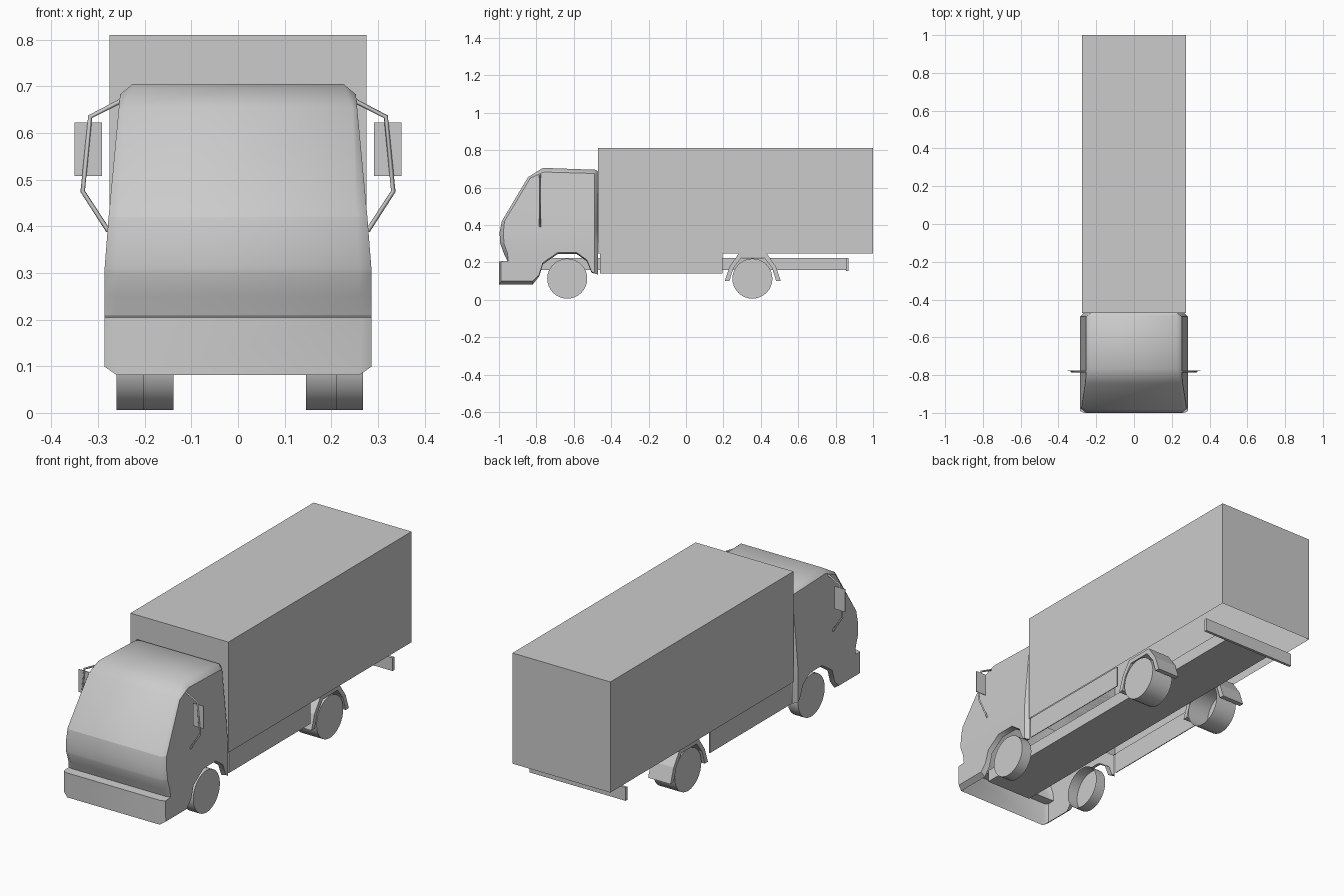
import bpy, bmesh, math

cube = bpy.data.objects.get("Cube")
if cube:
    bpy.data.objects.remove(cube, do_unlink=True)

grey = bpy.data.materials.new("plain_grey")
grey.use_nodes = True
grey.diffuse_color = (0.6, 0.6, 0.6, 1)
grey.node_tree.nodes["Principled BSDF"].inputs["Base Color"].default_value = (0.6, 0.6, 0.6, 1)


def finish(name, bm, smooth=None):
    mesh = bpy.data.meshes.new(name)
    bm.to_mesh(mesh)
    bm.free()
    mesh.materials.append(grey)
    ob = bpy.data.objects.new(name, mesh)
    bpy.context.collection.objects.link(ob)
    if smooth:
        bpy.ops.object.select_all(action="DESELECT")
        ob.select_set(True)
        bpy.context.view_layer.objects.active = ob
        bpy.ops.object.shade_smooth_by_angle(angle=math.radians(smooth))


def box(name, x, y, z, open_bottom=False):
    bm = bmesh.new()
    bmesh.ops.create_cube(bm, size=1)
    if open_bottom:
        bmesh.ops.delete(bm, geom=[f for f in bm.faces if f.normal.z < -.9], context="FACES")
    for v in bm.verts:
        v.co = [lo + (c + 0.5) * (hi - lo) for c, (lo, hi) in zip(v.co, (x, y, z))]
    finish(name, bm)


def loft(bm, rings):
    loops = [[bm.verts.new(p) for p in ring] for ring in rings]
    for a, b in zip(loops, loops[1:]):
        for i in range(len(a)):
            j = (i + 1) % len(a)
            bm.faces.new((a[i], a[j], b[j], b[i]))
    caps = bm.faces.new(loops[0]), bm.faces.new(loops[-1])
    bmesh.ops.recalc_face_normals(bm, faces=bm.faces)
    return caps


def span(side, a, b):
    return tuple(sorted((side * a, side * b)))


# Cab: side profile as (y, z, y inset, z inset, chamfer width)
profile = [
    (-1, .081, .012, .018, .026), (-1, .205, .01, 0, .02), (-.955, .208, .005, 0, .02),
    (-.975, .25, .02, 0, .026), (-.993, .3, .02, 0, .026), (-.997, .36, .02, 0, .026),
    (-.985, .42, .015, 0, .024), (-.845, .655, .012, -.005, .012),
    (-.765, .705, .005, -.022, .028), (-.485, .695, -.005, -.02, .028),
    (-.47, .685, -.02, -.02, .026), (-.47, .24, -.02, 0, .02), (-.47, .135, -.02, .006, .02),
    (-.505, .145, 0, .006, .026), (-.53, .205, 0, .008, .026), (-.585, .245, 0, .008, .026),
    (-.685, .245, 0, .008, .026), (-.765, .19, 0, .008, .026), (-.785, .125, 0, .01, .026),
    (-.82, .081, 0, .018, .026)]
half = .286
bm = bmesh.new()
loft(bm, [
    [(-half, y + dy, z + dz) for y, z, dy, dz, e in profile],
    [(e - half, y, z) for y, z, dy, dz, e in profile],
    [(half - e, y, z) for y, z, dy, dz, e in profile],
    [(half, y + dy, z + dz) for y, z, dy, dz, e in profile]])
# The shell is open underneath, leaving a lip along each side
under = [f for f in bm.faces for c in [f.calc_center_median()]
         if abs(c.x) < .1 and c.z < .25 and c.y > -.95]
bmesh.ops.delete(bm, geom=under, context="FACES")
# Level cuts let the sides lean inwards above the waist
for cut in (.31, .42):
    bmesh.ops.bisect_plane(bm, geom=bm.verts[:] + bm.edges[:] + bm.faces[:],
                           plane_co=(0, 0, cut), plane_no=(0, 0, 1))
# Crease below the windscreen
for e in bm.edges:
    if all(abs(v.co.z - .42) < .001 and v.co.y < -.95 for v in e.verts):
        e.smooth = False
for v in bm.verts:
    z = v.co.z
    v.co.x *= 1 - .03 * min(max((z - .31) / .11, 0), 1) - .085 * max((z - .42) / .26, 0)
finish("cab", bm, 42)

# Cargo body and chassis
box("cargo_box", (-.275, .275), (-.47, 1), (.248, .81), open_bottom=True)
box("chassis", (-.13, .13), (-.95, .856), (.16, .222))
box("rear_crossbar", (-.27, .27), (.856, .87), (.155, .222))


def wheel(name, y, x_in, x_out):
    # Drum with a closed outer face, open towards the chassis
    bm = bmesh.new()
    radius, n = .107, 32
    ring = [(y + radius * math.cos(t), .113 + radius * math.sin(t))
            for t in (2 * math.pi * i / n for i in range(n))]
    inner_cap, outer_cap = loft(bm, [[(x, a, b) for a, b in ring] for x in (x_in, x_out)])
    bmesh.ops.delete(bm, geom=[inner_cap], context="FACES_ONLY")
    finish(name, bm, 30)


def tube(name, points, r):
    curve = bpy.data.curves.new(name, "CURVE")
    curve.dimensions = "3D"
    curve.bevel_depth = r
    curve.bevel_resolution = 0
    curve.use_fill_caps = True
    spline = curve.splines.new("POLY")
    spline.points.add(len(points) - 1)
    for p, co in zip(spline.points, points):
        p.co = (*co, 1)
    curve.materials.append(grey)
    bpy.context.collection.objects.link(bpy.data.objects.new(name, curve))


# Mudguard outline: outer arch, then the inner arch back again
arch = [(-.15, .1), (-.125, .175), (-.075, .247), (.075, .247), (.125, .175), (.15, .1)]
arch += [(.125, .1), (.103, .17), (.06, .225), (-.06, .225), (-.103, .17), (-.125, .1)]

for side, word in ((1, "left"), (-1, "right")):
    # Axles sit a touch towards the left
    shift = .004
    wheel(f"front_wheel_{word}", -.635, side * .206 + shift, side * .264 + shift)
    wheel(f"rear_wheel_{word}", .355, side * .142 + shift, side * .264 + shift)
    box(f"side_skirt_{word}", span(side, .267, .271), (-.46, .195), (.14, .248))
    bm = bmesh.new()
    loft(bm, [[(side * x, .357 + y, z) for y, z in arch] for x in (.142, .268)])
    finish(f"mudguard_{word}", bm)
    # Wing mirror on a bent arm
    tube(f"mirror_arm_{word}", [(side * x, -.78, z) for x, z in
         ((.245, .672), (.317, .635), (.333, .475), (.278, .39))], .005)
    box(f"mirror_{word}", span(side, .292, .351), (-.779, -.775), (.508, .623))
